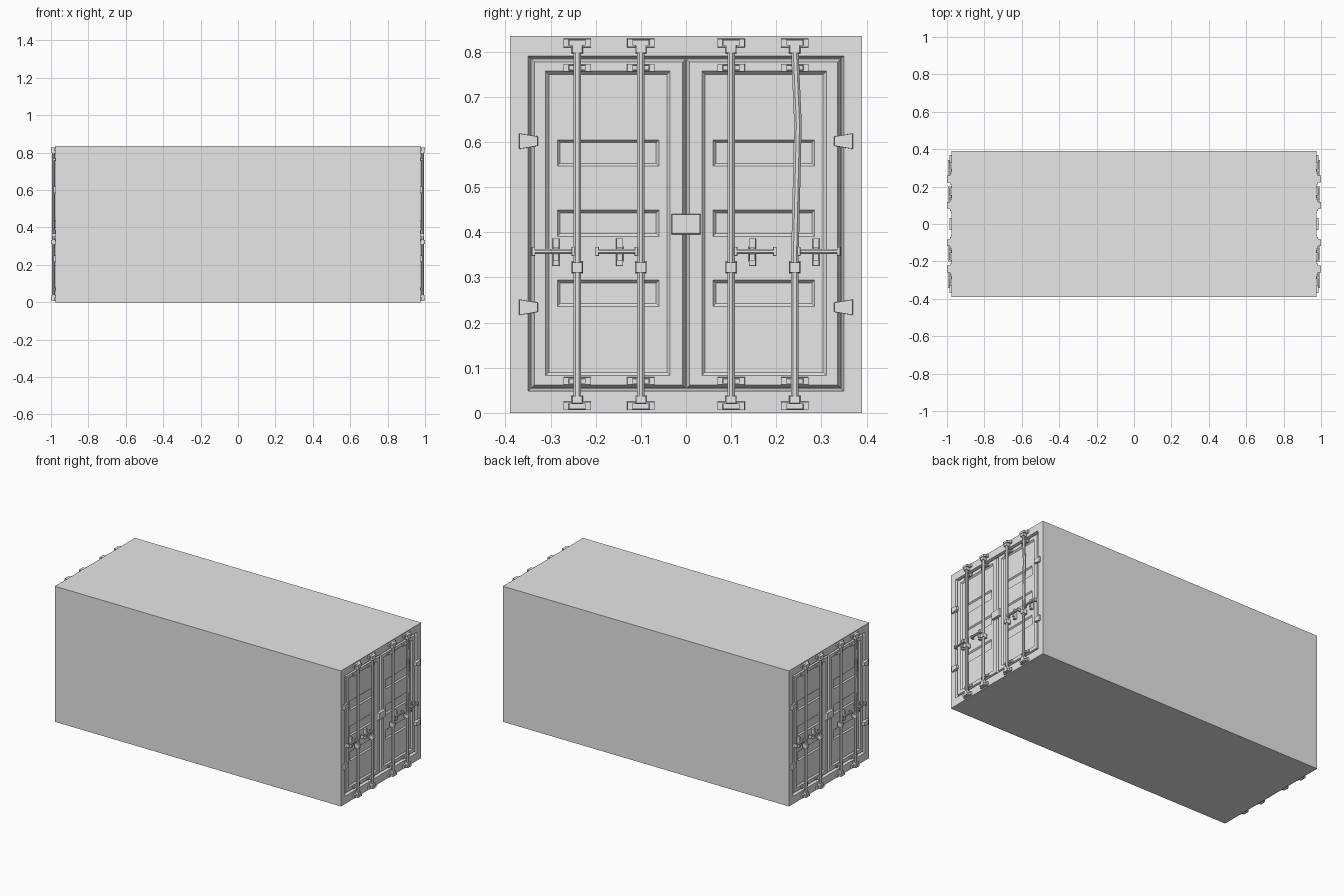
import bpy, bmesh
from math import pi
from mathutils import Matrix, Vector

cube = bpy.data.objects.get("Cube")
if cube:
    bpy.data.objects.remove(cube, do_unlink=True)

grey = bpy.data.materials.new("container grey")
grey.use_nodes = True
GREY = (0.8, 0.8, 0.8, 1)
grey.diffuse_color = GREY
grey.node_tree.nodes["Principled BSDF"].inputs["Base Color"].default_value = GREY

HEIGHT, HALF_W, END = 0.835, 0.39, 0.975
DOOR, GROOVE, PANEL, SLOT = 0.971, 0.957, 0.963, 0.956   # depths along x
RODS = (-0.241, -0.1, 0.1, 0.241)


def shrink(rect, d):
    y0, y1, z0, z1 = rect
    return (y0 + d, y1 - d, z0 + d, z1 - d)


def around(y, z, hy, hz):
    return (y - hy, y + hy, z - hz, z + hz)


def steps(bm, levels, cap=True):
    """Bridge a chain of (rectangle, x) loops, closing the last one."""
    prev = None
    for (y0, y1, z0, z1), x in levels:
        loop = [bm.verts.new((x, y, z)) for y, z in ((y0, z0), (y1, z0), (y1, z1), (y0, z1))]
        if prev:
            for i in range(4):
                j = (i + 1) % 4
                bm.faces.new((prev[i], prev[j], loop[j], loop[i]))
        prev = loop
    if cap:
        bm.faces.new(prev)


def block(bm, rect, x1, taper=0.0, x0=PANEL):
    steps(bm, [(rect, x0), (shrink(rect, taper), x1)])


def tube(bm, points, radius, sides=8):
    for a, b in zip(points, points[1:]):
        a, b = Vector(a), Vector(b)
        turn = (b - a).to_track_quat('Z', 'Y').to_matrix().to_4x4()
        spin = Matrix.Rotation(pi / sides, 4, 'Z')
        bmesh.ops.create_cone(bm, cap_ends=True, segments=sides, radius1=radius, radius2=radius,
                              depth=(b - a).length,
                              matrix=Matrix.Translation((a + b) / 2) @ turn @ spin)


def finish(name, bm):
    """Repeat the end on the opposite side and make the object."""
    copy = bmesh.ops.duplicate(bm, geom=bm.verts[:] + bm.edges[:] + bm.faces[:])
    verts = [g for g in copy["geom"] if isinstance(g, bmesh.types.BMVert)]
    bmesh.ops.rotate(bm, verts=verts, matrix=Matrix.Rotation(pi, 3, 'Z'))
    bmesh.ops.remove_doubles(bm, verts=bm.verts[:], dist=1e-5)
    seam = [e for e in bm.edges if all(abs(v.co.x) < 1e-5 for v in e.verts)]
    if seam:
        bmesh.ops.dissolve_edges(bm, edges=seam, use_verts=True)
    mesh = bpy.data.meshes.new(name)
    bm.to_mesh(mesh)
    bm.free()
    mesh.materials.append(grey)
    bpy.context.collection.objects.link(bpy.data.objects.new(name, mesh))


# Container shell with a sunken door opening
bm = bmesh.new()
outer = (-HALF_W, HALF_W, 0, HEIGHT)
opening = (-0.35, 0.35, 0.048, 0.791)
steps(bm, [(outer, 0), (outer, END), (opening, END), (shrink(opening, 0.006), GROOVE - 0.004)])
finish("container_body", bm)

# Door leaves with a sunken panel holding three deeper slots
bm = bmesh.new()
for side in (-1, 1):
    def leaf(y0, y1, z0, z1):
        return (y0, y1, z0, z1) if side > 0 else (-y1, -y0, z0, z1)
    edge = leaf(0.001, 0.343, 0.055, 0.784)
    panel = leaf(0.035, 0.311, 0.083, 0.757)
    floor = shrink(panel, 0.007)
    steps(bm, [(edge, GROOVE - 0.003), (shrink(edge, 0.007), DOOR), (panel, DOOR), (floor, PANEL)], cap=False)
    cuts = (floor[2], 0.34, 0.498, floor[3])
    for i, z in enumerate((0.265, 0.42, 0.576)):
        band = (floor[0], floor[1], cuts[i], cuts[i + 1])
        slot = leaf(0.06, 0.285, z - 0.029, z + 0.029)
        steps(bm, [(band, PANEL), (slot, PANEL), (shrink(slot, 0.006), SLOT)])
finish("doors", bm)

# Locking rods, the last one bent
bm = bmesh.new()
for y in RODS:
    path = [(0.987, y, 0.03), (0.987, y, 0.805)]
    if y == RODS[-1]:
        path[1:1] = [(0.987, y, 0.33), (0.987, y + 0.007, 0.64)]
    tube(bm, path, 0.009)
finish("locking_rods", bm)

# Rod keepers at top and bottom, with guides on the doors
bm = bmesh.new()
for y in RODS:
    for up in (-1, 1):
        def level(z):
            return HEIGHT / 2 + up * z
        block(bm, around(y, level(0.402), 0.031, 0.010), 0.985, 0.001)
        block(bm, around(y, level(0.403), 0.020, 0.008), 1.0, 0.002)
        block(bm, around(y, level(0.388), 0.013, 0.010), 0.998, 0.002)
        block(bm, around(y, level(0.347), 0.031, 0.009), 0.978, 0.001)
        block(bm, around(y, level(0.347), 0.020, 0.007), 0.988, 0.002)
finish("rod_brackets", bm)

# Collars clamped on the rods
bm = bmesh.new()
for y in RODS:
    block(bm, around(y, 0.322, 0.013, 0.013), 1.0, 0.002, 0.972)
finish("rod_collars", bm)

# Handles with end plates and catches
bm = bmesh.new()
for side in (-1, 1):
    for inner, outer_end, catch in ((0.25, 0.338, 0.288), (0.197, 0.11, 0.147)):
        tube(bm, [(0.986, side * inner, 0.358), (0.986, side * outer_end, 0.358)], 0.006)
        for y in (inner, outer_end):
            block(bm, around(side * y, 0.358, 0.004, 0.010), 0.994, 0.001, 0.976)
        block(bm, around(side * catch, 0.356, 0.008, 0.031), 0.979, 0.001, SLOT)
        block(bm, around(side * catch, 0.352, 0.009, 0.017), 0.984, 0.003, SLOT)
finish("handles", bm)

# Lock box over the door seam
bm = bmesh.new()
block(bm, around(0, 0.418, 0.033, 0.023), 0.986, 0.002)
finish("lock_box", bm)

# Tapered hinges
bm = bmesh.new()
for z in (0.234, 0.602):
    for side in (-1, 1):
        first = len(bm.verts)
        block(bm, around(side * 0.349, z, 0.021, 0.018), 0.986, 0.001)
        bm.verts.ensure_lookup_table()
        for v in bm.verts[first:]:
            if abs(v.co.y) < 0.34:
                v.co.z = z + (v.co.z - z) * 0.6
finish("hinges", bm)
